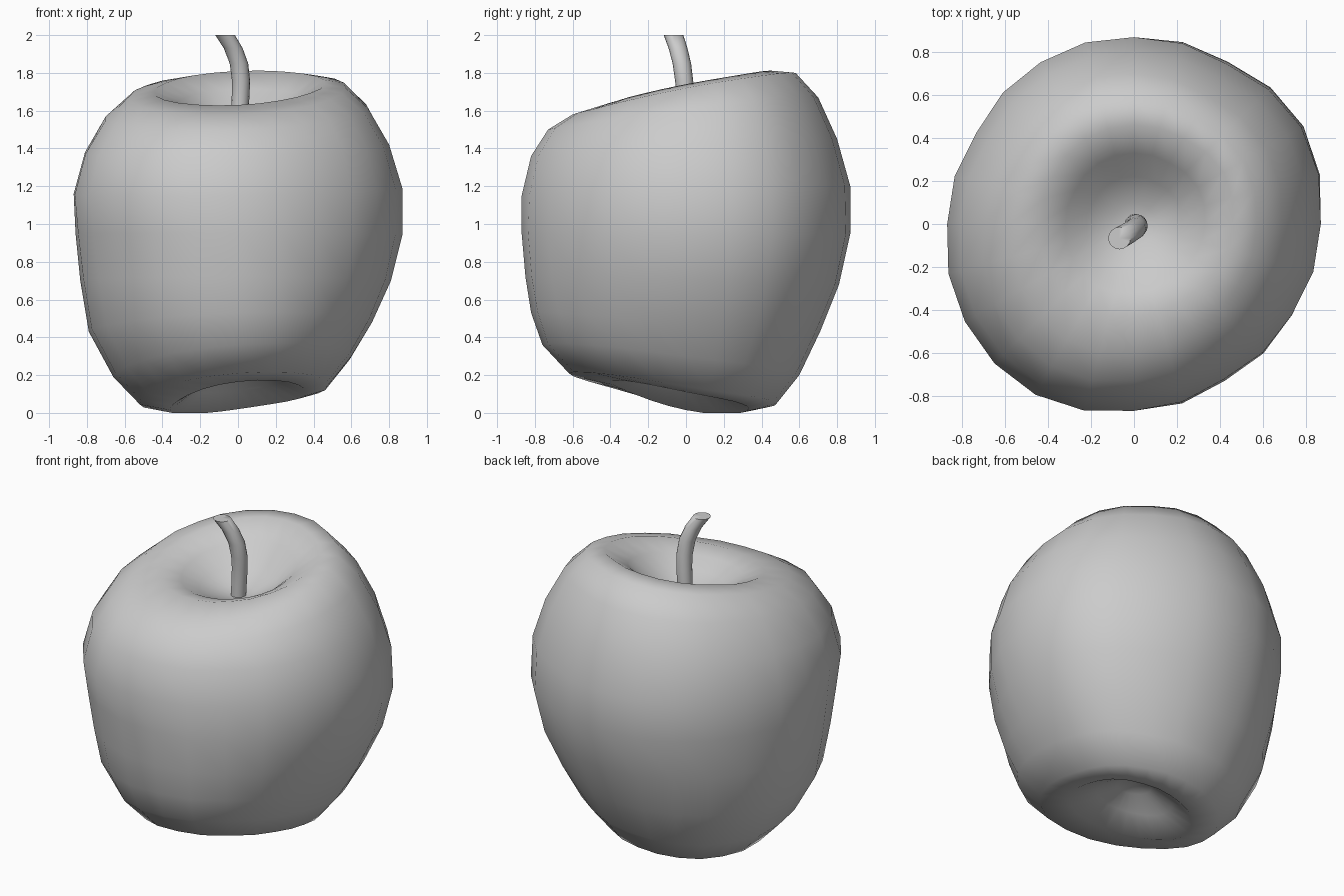
import bpy, bmesh
from math import sin, cos, pi

if "Cube" in bpy.data.objects:
    bpy.data.objects.remove(bpy.data.objects["Cube"])

SEG = 24


def loft(name, rings, top, bottom):
    """Skin a list of equal rings and close both ends with a centre point."""
    bm = bmesh.new()
    vs = [[bm.verts.new(p) for p in ring] for ring in rings]
    n = len(rings[0])
    for a, b in zip(vs, vs[1:]):
        for i in range(n):
            j = (i + 1) % n
            bm.faces.new((a[i], b[i], b[j], a[j]))
    for ring, centre in ((vs[0], top), (vs[-1], bottom)):
        c = bm.verts.new(centre)
        for i in range(n):
            bm.faces.new((c, ring[i], ring[(i + 1) % n]))
    bmesh.ops.recalc_face_normals(bm, faces=bm.faces[:])
    me = bpy.data.meshes.new(name)
    bm.to_mesh(me)
    bm.free()
    ob = bpy.data.objects.new(name, me)
    bpy.context.collection.objects.link(ob)
    bpy.ops.object.select_all(action='DESELECT')
    ob.select_set(True)
    bpy.context.view_layer.objects.active = ob
    bpy.ops.object.shade_smooth_by_angle(angle=pi / 3)
    return ob


def blend(v, t):
    """Smooth periodic blend of values at right, back, left and front."""
    r, b, l, f = v
    return ((r + b + l + f) / 4 + (r - l) / 2 * cos(t) + (b - f) / 2 * sin(t)
            + (r - b + l - f) / 4 * cos(2 * t))


# Apple levels from the top hollow to the bottom hollow:
# radii and heights at right, back, left, front
levels = [
    ((.10, .10, .10, .10), (1.51, 1.52, 1.51, 1.51)),
    ((.22, .22, .22, .22), (1.57, 1.59, 1.56, 1.555)),
    ((.33, .33, .32, .32), (1.665, 1.715, 1.64, 1.605)),
    ((.46, .46, .44, .43), (1.74, 1.81, 1.70, 1.63)),
    ((.57, .58, .57, .60), (1.72, 1.80, 1.68, 1.58)),
    ((.69, .70, .70, .73), (1.61, 1.67, 1.57, 1.50)),
    ((.80, .80, .81, .82), (1.42, 1.45, 1.38, 1.36)),
    ((.87, .87, .87, .87), (1.19, 1.20, 1.16, 1.15)),
    ((.87, .87, .86, .87), (.94, .95, .95, .95)),
    ((.81, .81, .835, .85), (.70, .68, .70, .72)),
    ((.71, .71, .79, .82), (.48, .43, .43, .53)),
    ((.60, .60, .66, .76), (.30, .20, .19, .36)),
    ((.47, .48, .52, .62), (.14, .05, .045, .21)),
    ((.36, .33, .36, .40), (.11, .02, .015, .165)),
    ((.22, .22, .22, .22), (.17, .12, .12, .20)),
    ((.10, .10, .10, .10), (.23, .22, .22, .24)),
]
# lopsided outline seen from above, one factor per 30 degrees
outline = [1.0, 1.035, .99, 1.0, 1.0, .975, 1.0, 1.045, 1.055, 1.0, .96, .975]
rings = []
for n, (radii, heights) in enumerate(levels):
    low = min(1, max(0, (n - 7) / 4))
    ring = []
    for i in range(SEG):
        t = 2 * pi * i / SEG
        k = (outline[i // 2] + outline[(i + 1) // 2 % 12]) / 2 + i % 2 * .006
        # the lower part leans away from the front left
        k += low * sin(2 * t) * (.075 * cos(t - pi / 4) - .02)
        r = blend(radii, t) * k
        ring.append((r * cos(t), r * sin(t), max(0, blend(heights, t))))
    rings.append(ring)
loft("apple_body", rings, (0, 0, 1.495), (0, 0, .25))

# Bent stem: x, y, z, radius
path = [(0, 0, 1.44, .045), (.008, 0, 1.58, .046), (.014, -.002, 1.68, .047),
        (.016, -.01, 1.76, .048), (.005, -.022, 1.85, .049),
        (-.025, -.042, 1.93, .05), (-.068, -.066, 2.0, .052)]
stem = [[(x + r * cos(2 * pi * i / 16), y + r * sin(2 * pi * i / 16), z)
         for i in range(16)] for x, y, z, r in path]
loft("stem", stem, path[0][:3], path[-1][:3])
